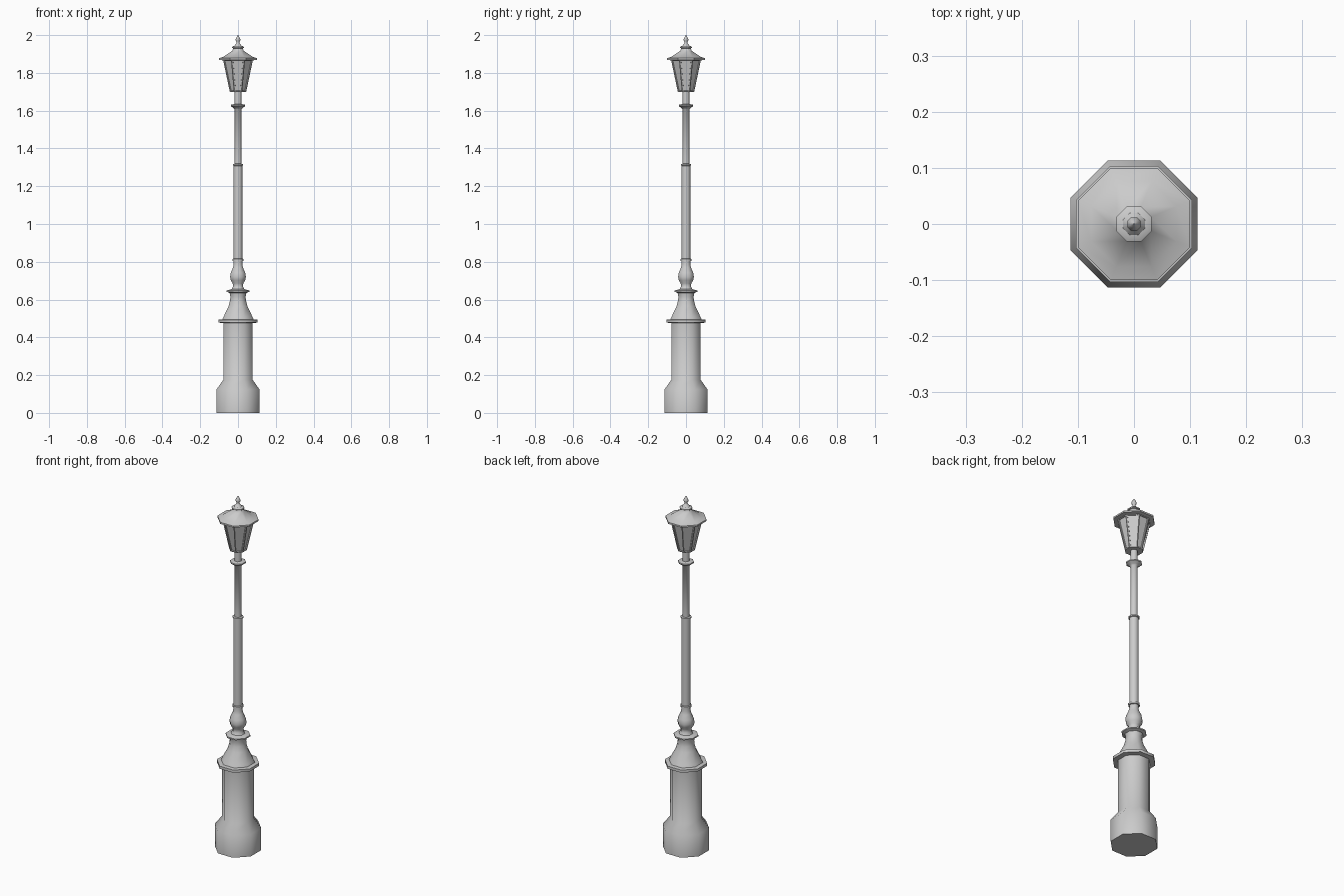
import bpy, bmesh, math

if "Cube" in bpy.data.objects:
    bpy.data.objects.remove(bpy.data.objects["Cube"])

SIDES = 8
K = 1 / math.cos(math.pi / SIDES)   # apothem -> corner radius


def lathe(name, profile, smooth=50):
    """Octagonal lathe from (half width across flats, z) points, capped at both ends."""
    bm = bmesh.new()
    rings = []
    for r, z in profile:
        ring = []
        for i in range(SIDES):
            a = 2 * math.pi * (i + 0.5) / SIDES
            ring.append(bm.verts.new((r * K * math.cos(a), r * K * math.sin(a), z)))
        rings.append(ring)
    sides = []
    for lo, hi in zip(rings, rings[1:]):
        for i in range(SIDES):
            j = (i + 1) % SIDES
            sides.append(bm.faces.new((lo[i], lo[j], hi[j], hi[i])))
    bm.faces.new(rings[0][::-1])
    bm.faces.new(rings[-1])
    return finish(name, bm, smooth), sides


def finish(name, bm, smooth):
    bm.normal_update()
    mesh = bpy.data.meshes.new(name)
    bm.to_mesh(mesh)
    bm.free()
    ob = bpy.data.objects.new(name, mesh)
    bpy.context.collection.objects.link(ob)
    if smooth:
        bpy.ops.object.select_all(action='DESELECT')
        ob.select_set(True)
        bpy.context.view_layer.objects.active = ob
        bpy.ops.object.shade_smooth_by_angle(angle=math.radians(smooth))
    return ob


# Wide plinth with chamfered foot and top flange
lathe("pedestal", [(0.113, 0), (0.113, 0.125), (0.078, 0.175), (0.078, 0.475),
                   (0.103, 0.478), (0.103, 0.493), (0.085, 0.495)])

# Flared neck and collar above the plinth
lathe("pedestal_neck", [(0.083, 0.493), (0.077, 0.508), (0.05, 0.565), (0.042, 0.595),
                        (0.04, 0.615), (0.044, 0.635), (0.06, 0.641), (0.06, 0.648),
                        (0.035, 0.655)])

# Turned bulb at the foot of the pole
lathe("pole_bulb", [(0.035, 0.653), (0.027, 0.668), (0.028, 0.686), (0.038, 0.702),
                    (0.042, 0.72), (0.038, 0.742), (0.027, 0.768), (0.023, 0.785),
                    (0.023, 0.803), (0.028, 0.805), (0.028, 0.815), (0.023, 0.817)])

# Two-stage pole
lathe("pole_lower", [(0.023, 0.815), (0.023, 1.308), (0.027, 1.31), (0.027, 1.317),
                     (0.018, 1.319)])
lathe("pole_upper", [(0.018, 1.317), (0.018, 1.608), (0.024, 1.614), (0.038, 1.624),
                     (0.038, 1.631), (0.018, 1.635), (0.018, 1.70)])

# Tapered lantern: each side inset and pushed in to leave a frame around the pane
lantern, _ = lathe("lantern", [(0.043, 1.698), (0.079, 1.869)], 0)
bm = bmesh.new()
bm.from_mesh(lantern.data)
panes = [f for f in bm.faces if len(f.verts) == 4]
bmesh.ops.inset_individual(bm, faces=panes, thickness=0.006, depth=0, use_even_offset=True)
bmesh.ops.inset_individual(bm, faces=panes, thickness=0.0005, depth=-0.006)
bm.to_mesh(lantern.data)
bm.free()

# Roof with flat brim, sloped cap and vent
lathe("lantern_roof", [(0.079, 1.866), (0.1, 1.869), (0.1, 1.878), (0.076, 1.886),
                       (0.03, 1.917), (0.025, 1.93), (0.031, 1.932), (0.031, 1.938),
                       (0.022, 1.943)], 35)

# Finial
lathe("finial", [(0.02, 1.942), (0.014, 1.95), (0.008, 1.957), (0.007, 1.963),
                 (0.012, 1.972), (0.012, 1.98), (0.006, 1.992), (0.001, 2.0)])
